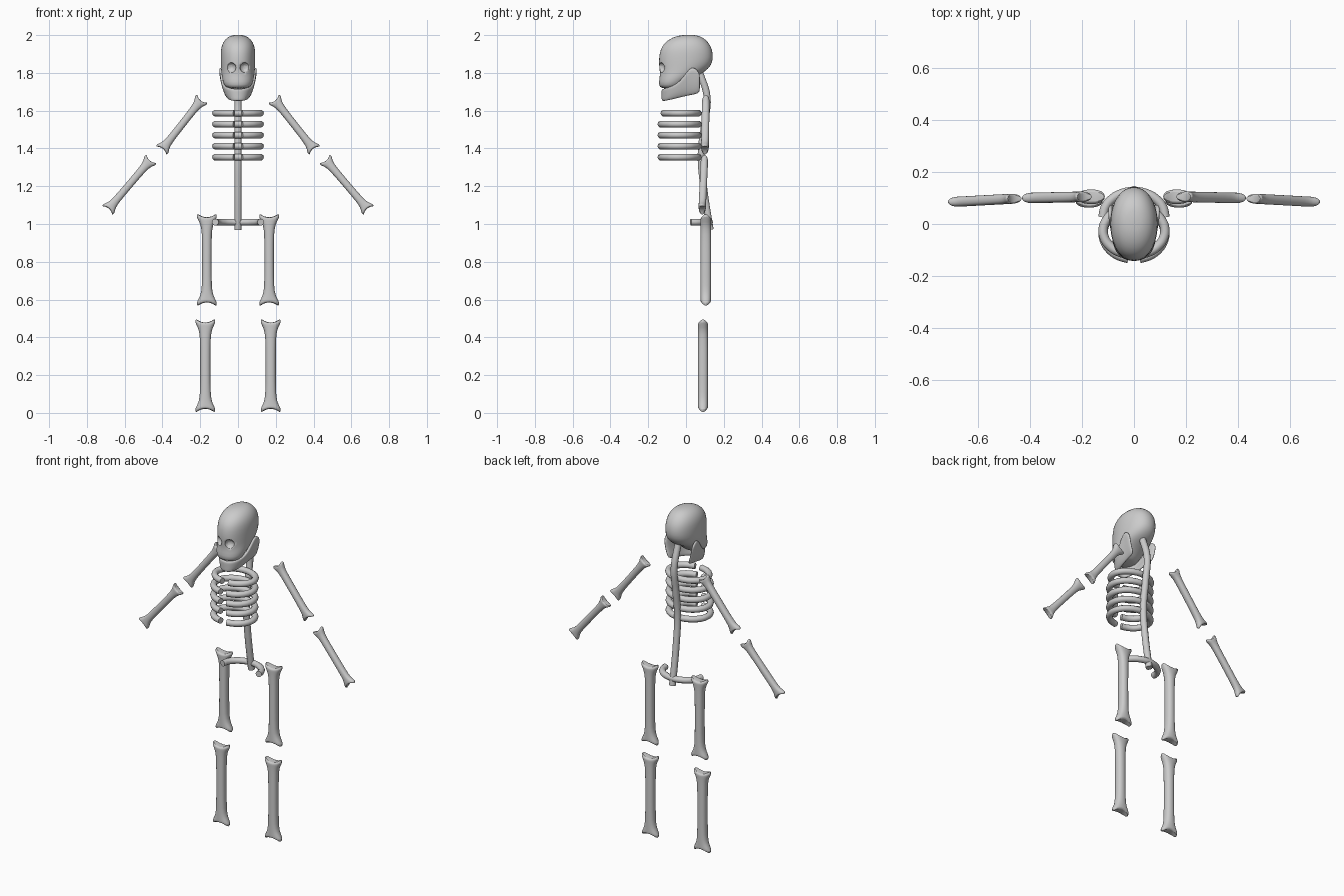
import bpy, bmesh, math
from mathutils import Vector

if "Cube" in bpy.data.objects:
    bpy.data.objects.remove(bpy.data.objects["Cube"])

bone_mat = bpy.data.materials.new("bone grey")
bone_mat.use_nodes = True
GREY = (0.6, 0.6, 0.6, 1)
bone_mat.diffuse_color = GREY
bone_mat.node_tree.nodes["Principled BSDF"].inputs["Base Color"].default_value = GREY


def select_only(ob):
    bpy.ops.object.select_all(action='DESELECT')
    ob.select_set(True)
    bpy.context.view_layer.objects.active = ob


def make_object(name, bm, subdiv=0):
    bmesh.ops.recalc_face_normals(bm, faces=bm.faces)
    mesh = bpy.data.meshes.new(name)
    bm.to_mesh(mesh)
    bm.free()
    mesh.materials.append(bone_mat)
    ob = bpy.data.objects.new(name, mesh)
    bpy.context.collection.objects.link(ob)
    if subdiv:
        mod = ob.modifiers.new("round", 'SUBSURF')
        mod.levels = mod.render_levels = subdiv
    select_only(ob)
    bpy.ops.object.shade_smooth_by_angle(angle=math.radians(50))
    return ob


def skin(bm, rings, closed=True):
    n = len(rings[0])
    for a, b in zip(rings, rings[1:]):
        for i in range(n if closed else n - 1):
            j = (i + 1) % n
            bm.faces.new((a[i], a[j], b[j], b[i]))


def squash(v, power):
    return math.copysign(abs(v) ** power, v)


def long_bone(name, a, b, shaft, end, depth):
    """Flat-sided bone from a to b with flared, notched ends (half sizes)."""
    a, b = Vector(a), Vector(b)
    axis = (b - a).normalized()
    length = (b - a).length
    front = Vector((0, 1, 0))
    side = axis.cross(front).normalized()
    front = side.cross(axis)
    # distance from the end, half width, notch depth
    half = [(0, end * .9, .4), (end * .3, end * 1.04, .3), (end * .8, end * .72, .1),
            (end * 1.4, shaft * 1.12, 0), (end * 2.4, shaft, 0)]
    stations = [(d, w, k * end) for d, w, k in half]
    stations += [(length - d, w, -k * end) for d, w, k in reversed(half)]
    bm, rings, n = bmesh.new(), [], 12
    for d, w, notch in stations:
        ring = []
        for i in range(n):
            t = math.tau * i / n
            c, s = math.cos(t), squash(math.sin(t), .7)
            along = d + notch * (1 - c * c)
            ring.append(bm.verts.new(a + axis * along + side * w * c + front * depth * s))
        rings.append(ring)
    skin(bm, rings)
    # saddle-shaped caps
    for r in (rings[0], rings[-1]):
        bm.faces.new((r[0], r[1], r[n - 1]))
        for i in range(1, n // 2 - 1):
            bm.faces.new((r[i], r[i + 1], r[n - i - 1], r[n - i]))
        bm.faces.new((r[n // 2 - 1], r[n // 2], r[n // 2 + 1]))
    return make_object(name, bm, 1)


def tube(name, points, radius):
    """Round tube along a smooth path, with flat ends."""
    curve = bpy.data.curves.new(name, 'CURVE')
    curve.dimensions = '3D'
    curve.bevel_depth = radius
    curve.bevel_resolution = 3
    curve.use_fill_caps = True
    curve.resolution_u = 6
    spline = curve.splines.new('BEZIER')
    spline.bezier_points.add(len(points) - 1)
    for p, co in zip(spline.bezier_points, points):
        p.co = co
        p.handle_left_type = p.handle_right_type = 'AUTO'
    ob = bpy.data.objects.new(name, curve)
    bpy.context.collection.objects.link(ob)
    select_only(ob)
    bpy.ops.object.convert(target='MESH')
    ob = bpy.context.object
    ob.data.materials.clear()
    ob.data.materials.append(bone_mat)
    bpy.ops.object.shade_smooth_by_angle(angle=math.radians(50))
    return ob


# Cranium and upper jaw: stacked egg-shaped rings (height, half width, front, back)
SKULL = [(1.715, .055, -.13, -.03), (1.735, .076, -.147, -.01), (1.775, .086, -.141, .04),
         (1.803, .089, -.139, .10), (1.84, .092, -.145, .137), (1.88, .093, -.145, .146),
         (1.925, .092, -.138, .141), (1.96, .082, -.115, .122), (1.988, .06, -.075, .092),
         (2.002, .025, -.02, .05)]
bm, rings = bmesh.new(), []
for z, w, y0, y1 in SKULL:
    ring = []
    for i in range(20):
        t = math.tau * i / 20
        y = (y0 + y1) / 2 + (y1 - y0) / 2 * math.sin(t)
        ring.append(bm.verts.new((w * squash(math.cos(t), .9), y, z)))
    rings.append(ring)
skin(bm, rings)
bm.faces.new(rings[0])
bm.faces.new(rings[-1])
skull = make_object("skull", bm, 1)

# Eye sockets
for s in (-1, 1):
    bpy.ops.mesh.primitive_uv_sphere_add(segments=20, ring_count=12, radius=.028,
                                         location=(s * .039, -.137, 1.828))
    cutter = bpy.context.object
    cutter.name = "eye_socket_cutter"
    cutter.data.materials.append(bone_mat)
    bpy.ops.object.shade_smooth()
    cutter.hide_render = True
    cutter.hide_viewport = True
    mod = skull.modifiers.new("eye socket", 'BOOLEAN')
    mod.operation, mod.solver, mod.object = 'DIFFERENCE', 'EXACT', cutter
# keep the edge-angle shading last
for i, mod in enumerate(list(skull.modifiers)):
    if mod.type == 'NODES':
        skull.modifiers.move(i, len(skull.modifiers) - 1)

# Lower jaw: leaning strip (top x, bottom x, y, bottom z, top z), thickened
JAW = [(0, 0, -.124, 1.652, 1.715), (.04, .03, -.114, 1.65, 1.718), (.072, .046, -.07, 1.66, 1.73),
       (.086, .054, -.02, 1.672, 1.765), (.094, .06, .03, 1.682, 1.85), (.094, .064, .075, 1.69, 1.80)]
full = [(-a, -b, y, z0, z1) for a, b, y, z0, z1 in reversed(JAW[1:])] + JAW
bm, strips = bmesh.new(), []
for xt, xb, y, z0, z1 in full:
    strips.append([bm.verts.new((xb + (xt - xb) * k ** .6, y, z0 + (z1 - z0) * k))
                   for k in (0, .35, .7, 1)])
skin(bm, strips, closed=False)
jaw = make_object("lower_jaw", bm)
solid = jaw.modifiers.new("thickness", 'SOLIDIFY')
solid.thickness = .018
solid.offset = 0
rounding = jaw.modifiers.new("round", 'SUBSURF')
rounding.levels = rounding.render_levels = 2

# Spine
tube("spine", [(0, .07, 1.81), (0, .112, 1.67), (0, .098, 1.53), (0, .08, 1.37),
               (0, .093, 1.2), (0, .128, .97)], .019)

# Ribs: rings with a gap at the front
for k in range(5):
    z = 1.587 - k * .0583
    ry = .092 if k == 0 else .1
    cy = .065 - ry
    gap = math.radians(10)
    pts = []
    for i in range(17):
        t = -math.pi / 2 + gap + (math.tau - 2 * gap) * i / 16
        pts.append((.119 * math.cos(t), cy + ry * math.sin(t), z))
    tube(f"rib_{k + 1}", pts, .018)

# Pelvis: half ring open to the front
tube("pelvis", [(.12 * math.cos(math.pi * i / 8), .025 + .1 * math.sin(math.pi * i / 8), 1.01)
                for i in range(9)], .018)

# Limbs
for s, label in ((1, "left"), (-1, "right")):
    long_bone(f"{label}_upper_arm", (s * .188, .105, 1.665), (s * .407, .1, 1.387), .02, .04, .021)
    long_bone(f"{label}_forearm", (s * .457, .098, 1.347), (s * .693, .085, 1.07), .02, .04, .02)
    long_bone(f"{label}_thigh", (s * .165, .105, 1.057), (s * .165, .105, .563), .026, .057, .029)
    long_bone(f"{label}_shin", (s * .173, .09, .5), (s * .173, .09, 0), .028, .057, .028)
